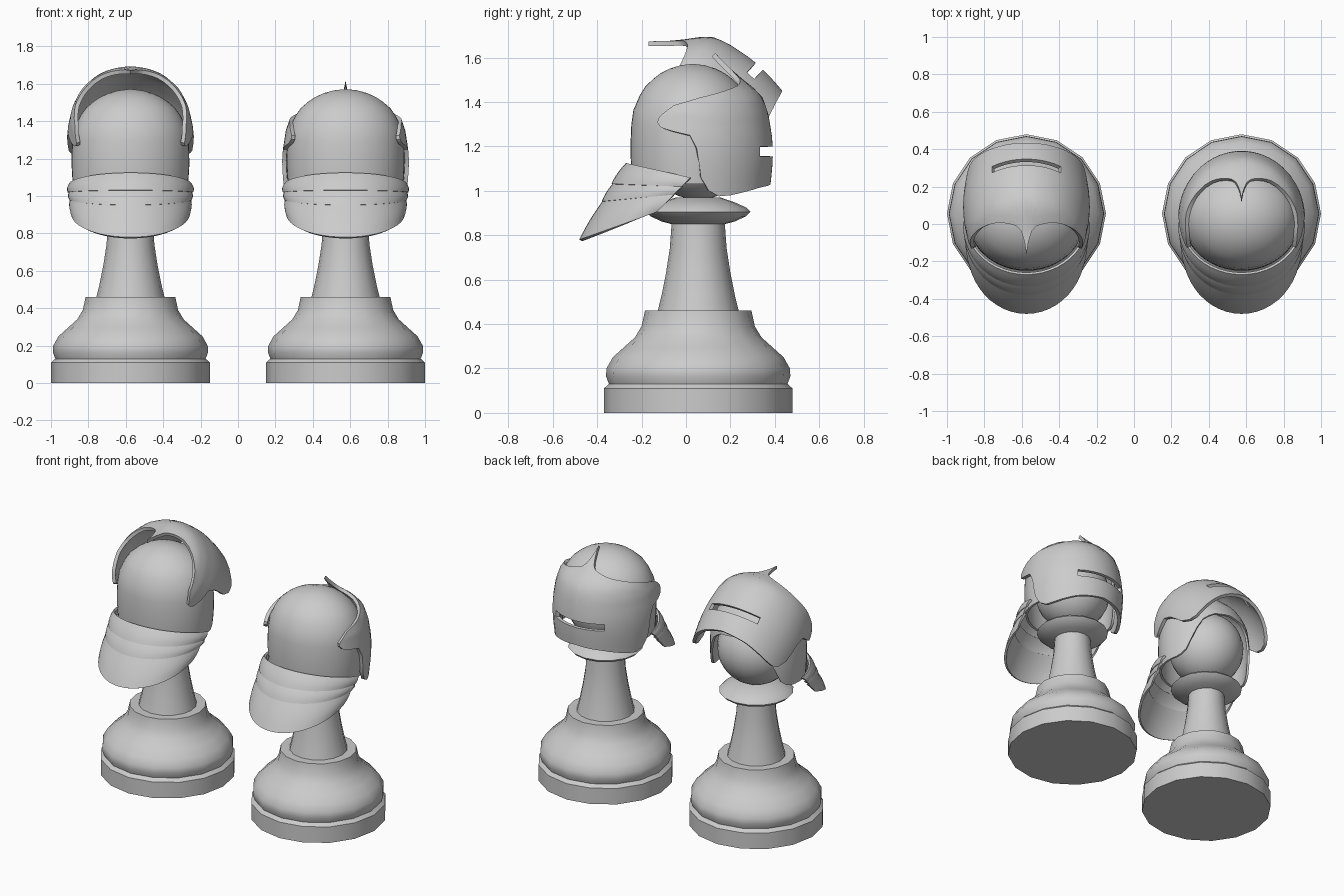
import bpy, bmesh, math
from mathutils import Matrix, Vector

cube = bpy.data.objects.get("Cube")
if cube:
    bpy.data.objects.remove(cube, do_unlink=True)

metal = bpy.data.materials.new("plain_grey")
metal.use_nodes = True
GREY = (0.6, 0.6, 0.6, 1)
metal.diffuse_color = GREY
metal.node_tree.nodes["Principled BSDF"].inputs["Base Color"].default_value = GREY

AXIS_Y = 0.055      # pawn axis
HELM_Y = 0.03       # helmet axis
PIVOT = Vector((0, -0.08, 1.30))


def lerp(table, v):
    """Piecewise linear lookup in a list of (key, value)."""
    if v <= table[0][0]:
        return table[0][1]
    for (a, p), (b, q) in zip(table, table[1:]):
        if v <= b:
            return p + (q - p) * (v - a) / (b - a)
    return table[-1][1]


def finish(name, bm, x, thickness=0, angle=35):
    bmesh.ops.remove_doubles(bm, verts=bm.verts, dist=0.0005)
    bmesh.ops.recalc_face_normals(bm, faces=bm.faces)
    mesh = bpy.data.meshes.new(name)
    bm.to_mesh(mesh)
    bm.free()
    mesh.materials.append(metal)
    ob = bpy.data.objects.new(name, mesh)
    bpy.context.collection.objects.link(ob)
    ob.location.x = x
    bpy.ops.object.select_all(action='DESELECT')
    ob.select_set(True)
    bpy.context.view_layer.objects.active = ob
    if thickness:
        mod = ob.modifiers.new("thickness", 'SOLIDIFY')
        mod.thickness = thickness
        mod.offset = -1
        bpy.ops.object.modifier_apply(modifier=mod.name)
    bpy.ops.object.shade_smooth_by_angle(angle=math.radians(angle))
    return ob


def sheet(columns, hole=lambda i, j: False):
    """Surface through equal-length columns of points."""
    bm = bmesh.new()
    grid = [[bm.verts.new(p) for p in col] for col in columns]
    for i in range(len(grid) - 1):
        for j in range(len(grid[0]) - 1):
            if not hole(i, j):
                bm.faces.new((grid[i][j], grid[i + 1][j], grid[i + 1][j + 1], grid[i][j + 1]))
    return bm


def steps(a, b, n):
    return [a + (b - a) * k / n for k in range(n + 1)]


def around(deg, rx, ry, z):
    """Point at an angle from the face direction, on an ellipse."""
    t = math.radians(deg)
    return Vector((rx * math.sin(t), HELM_Y + ry * math.cos(t), z))


# Turned pawn body
BODY = [(0, 0), (0.425, 0), (0.425, 0.11), (0.402, 0.13), (0.415, 0.165), (0.413, 0.20),
        (0.385, 0.25), (0.335, 0.295), (0.285, 0.34), (0.255, 0.39), (0.243, 0.445),
        (0.24, 0.46), (0.182, 0.46), (0.165, 0.53), (0.145, 0.63), (0.128, 0.74),
        (0.12, 0.85), (0.165, 0.862), (0.215, 0.885), (0.235, 0.905), (0.215, 0.925),
        (0.165, 0.948), (0.10, 0.97), (0, 0.97)]


def pawn_body(side, x):
    bm = bmesh.new()
    verts = [bm.verts.new((r, 0, z)) for r, z in BODY]
    edges = [bm.edges.new(p) for p in zip(verts, verts[1:])]
    bmesh.ops.spin(bm, geom=verts + edges, cent=(0, 0, 0), axis=(0, 0, 1),
                   angle=math.tau, steps=16, use_merge=True)
    bmesh.ops.translate(bm, verts=bm.verts, vec=(0, AXIS_Y, 0))
    finish(side + "_pawn_body", bm, x)

    bm = bmesh.new()
    bmesh.ops.create_uvsphere(bm, u_segments=24, v_segments=16, radius=0.245,
                              matrix=Matrix.Translation((0, AXIS_Y, 1.205)))
    finish(side + "_pawn_head", bm, x)


# Helmet dome with an arched face opening
DOME = [(1.03, 0.97), (1.15, 1), (1.28, 0.995), (1.37, 0.95), (1.43, 0.85), (1.47, 0.76),
        (1.505, 0.63), (1.53, 0.51), (1.55, 0.37), (1.565, 0.2), (1.572, 0)]
FACE_EDGE = [(0, 1.36), (25, 1.34), (40, 1.28), (52, 1.15), (62, 1.05), (75, 1.03), (180, 1.03)]


def helmet_dome(side, x):
    cols = []
    for a in steps(-180, 180, 48):
        low = lerp(FACE_EDGE, abs(a))
        zs = steps(low, 1.43, 6) + [z for z, _ in DOME[5:]]
        cols.append([around(a, 0.315 * lerp(DOME, z), 0.28 * lerp(DOME, z), z) for z in zs])
    finish(side + "_helmet_dome", sheet(cols), x, 0.015)


# Overlapping neck plates fanning out at the back
def neck_guard(side, x):
    for n, (t0, t1) in enumerate([(0, 0.27), (0.24, 0.5), (0.47, 1)]):
        cols = []
        for a in steps(-math.pi / 2, math.pi / 2, 24):
            s, c = math.sin(a), math.cos(a)
            top = Vector((0.325 * s, 0.02 - 0.285 * c, 1.06 + 0.065 * c))
            tip = Vector((0.312 * s, -0.13 - 0.345 * c, 0.905 - 0.125 * c))
            out = Vector((s, -c, 0))
            cols.append([top.lerp(tip, t0 + (t1 - t0) * u)
                         + out * (0.012 * math.sin(math.pi * (0.15 + 0.7 * u)) + 0.004 * (2 - n) * u)
                         for u in steps(0, 1, 5)])
        finish("%s_neck_plate_%d" % (side, n + 1), sheet(cols), x, 0.015)


# Visor with a peaked brow, side arms and an eye slit
SHELL = [(0.97, 0.95), (1.1, 0.99), (1.18, 1), (1.25, 0.985), (1.35, 0.94), (1.42, 0.87),
         (1.47, 0.74), (1.505, 0.6), (1.56, 0.44), (1.62, 0.28)]
RIM = [(0, 1.62), (4, 1.57), (9, 1.525), (15, 1.505), (30, 1.485), (60, 1.45), (84, 1.42),
       (105, 1.385), (113, 1.35), (117, 1.325)]
CHIN = [(0, 1.03), (30, 1.015), (60, 0.98), (70, 0.975), (78, 1.0), (84, 1.06), (87, 1.19),
        (92, 1.25), (106, 1.27), (114, 1.285), (117, 1.305)]
HALF = [2, 4, 6.5, 9, 12, 15, 20, 26, 33, 40, 50, 60, 66, 70, 74, 78, 81, 84, 85.5, 87,
        89, 92, 98, 105, 110, 114, 117]


def visor(side, x, lift):
    angles = [-a for a in reversed(HALF)] + [0] + HALF
    cols = []
    for a in angles:
        low, top = lerp(CHIN, abs(a)), lerp(RIM, abs(a))
        slit = max(1.155, low + 0.15 * (top - low))
        brow = max(1.2, slit + 0.1 * (top - low)) if abs(a) > 60 else 1.2
        zs = steps(low, slit, 3) + steps(brow, top, 9)
        cols.append([around(a, 0.34 * lerp(SHELL, z), 0.362 * lerp(SHELL, z), z) for z in zs])
    bm = sheet(cols, lambda i, j: j == 3 and max(abs(angles[i]), abs(angles[i + 1])) <= 33)
    bmesh.ops.rotate(bm, verts=bm.verts, cent=PIVOT,
                     matrix=Matrix.Rotation(math.radians(lift), 3, 'X'))
    finish(side + "_visor", bm, x, 0.022)


for side, x, lift in (("right", -0.575, 47), ("left", 0.575, 0)):
    pawn_body(side, x)
    helmet_dome(side, x)
    neck_guard(side, x)
    visor(side, x, lift)
